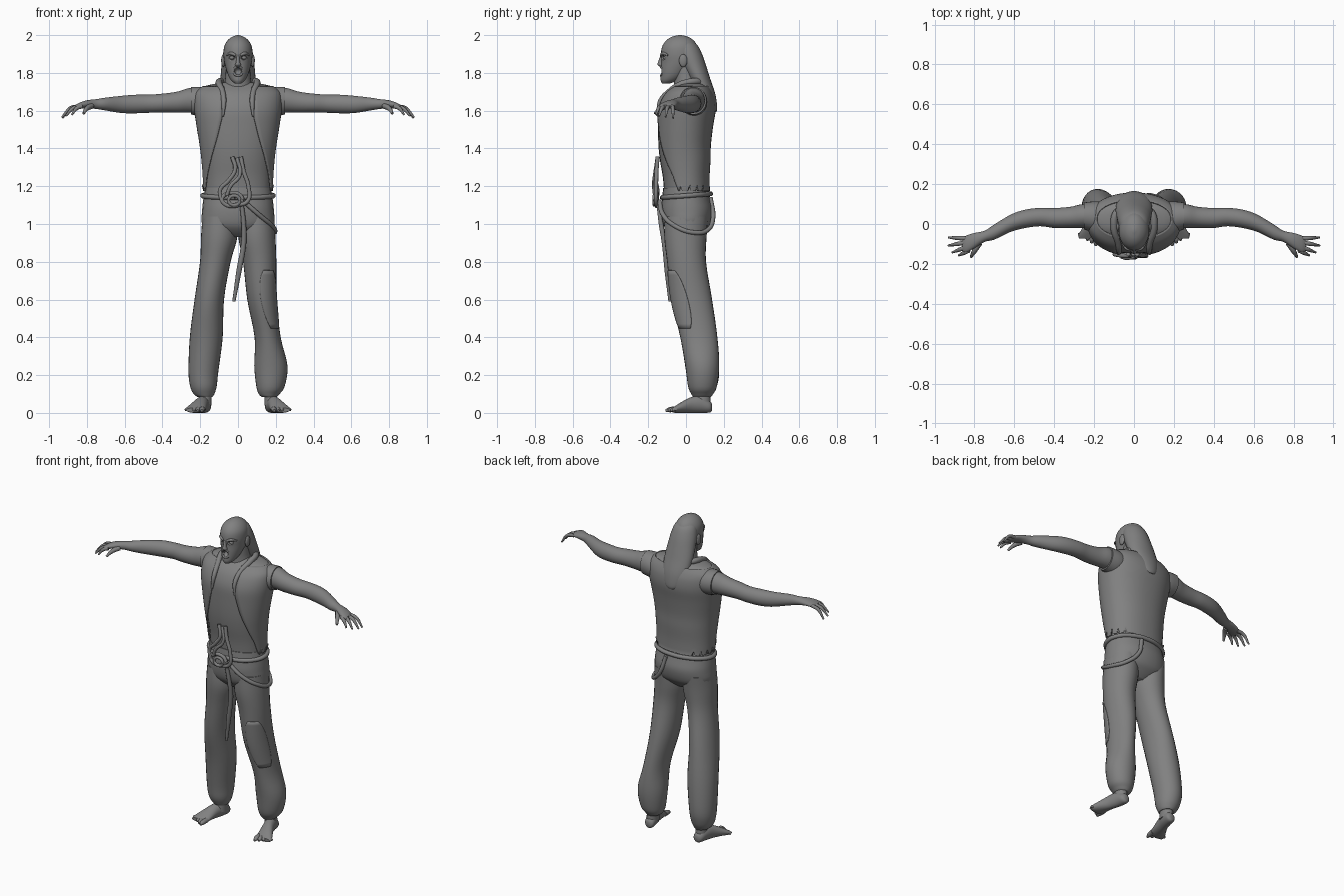
import bpy, bmesh, math
from mathutils import Vector

grey = bpy.data.materials.new("clay_grey")
grey.diffuse_color = (0.22, 0.22, 0.22, 1)


def finish(ob):
    ob.data.materials.append(grey)
    bpy.ops.object.select_all(action='DESELECT')
    ob.select_set(True)
    bpy.context.view_layer.objects.active = ob
    bpy.ops.object.shade_smooth_by_angle(angle=math.radians(50))
    return ob


def refine(rings, n=4):
    """Catmull-Rom interpolation of a list of tuples."""
    out = []
    for i in range(len(rings) - 1):
        p = [rings[max(0, min(len(rings) - 1, i + k))] for k in (-1, 0, 1, 2)]
        for j in range(n):
            t = j / n
            out.append(tuple(
                0.5 * (2 * b + (c - a) * t + (2 * a - 5 * b + 4 * c - d) * t * t
                       + (3 * b - a - 3 * c + d) * t ** 3) for a, b, c, d in zip(*p)))
    return out + [rings[-1]]


def section(axis, ring, ang, power, s=1, grow=0.0):
    t, u, v, ru, rv = ring
    c, sn = math.cos(ang), math.sin(ang)
    a = u + (max(ru, .002) + grow) * math.copysign(abs(c) ** (2 / power), c)
    b = v + (max(rv, .002) + grow) * math.copysign(abs(sn) ** (2 / power), sn)
    p = {'Z': (a, b, t), 'X': (t, a, b), 'Y': (a, t, b)}[axis]
    return Vector((p[0] * s, p[1], p[2]))


def grid_mesh(name, rows, closed):
    bm = bmesh.new()
    vs = [[bm.verts.new(p) for p in row] for row in rows]
    n = len(rows[0])
    for lo, hi in zip(vs, vs[1:]):
        for i in range(n if closed else n - 1):
            k = (i + 1) % n
            bm.faces.new((lo[i], lo[k], hi[k], hi[i]))
    if closed:
        bm.faces.new(vs[0])
        bm.faces.new(vs[-1])
    bmesh.ops.recalc_face_normals(bm, faces=bm.faces)
    me = bpy.data.meshes.new(name)
    bm.to_mesh(me)
    bm.free()
    ob = bpy.data.objects.new(name, me)
    bpy.context.collection.objects.link(ob)
    return finish(ob)


def loft(name, axis, rings, s=1, power=2.0, sides=28):
    return grid_mesh(name, [[section(axis, r, 2 * math.pi * i / sides, power, s)
                             for i in range(sides)] for r in refine(rings)], True)


def tube(name, pts, depth, radii=None):
    cu = bpy.data.curves.new(name, 'CURVE')
    cu.dimensions = '3D'
    cu.bevel_depth, cu.bevel_resolution, cu.resolution_u = depth, 3, 6
    cu.use_fill_caps = True
    sp = cu.splines.new('BEZIER')
    sp.bezier_points.add(len(pts) - 1)
    for i, p in enumerate(pts):
        b = sp.bezier_points[i]
        b.co = p
        b.handle_left_type = b.handle_right_type = 'AUTO'
        b.radius = radii[i] if radii else 1
    cu.materials.append(grey)
    ob = bpy.data.objects.new(name, cu)
    bpy.context.collection.objects.link(ob)
    return ob


def ball(name, loc, scale):
    bpy.ops.mesh.primitive_uv_sphere_add(segments=20, ring_count=12, location=loc)
    ob = bpy.context.object
    ob.name, ob.scale = name, scale
    return finish(ob)


# Torso
torso = [(1.16, 0, 0, .172, .115), (1.25, 0, -.005, .175, .118), (1.34, 0, -.01, .182, .128),
         (1.42, 0, -.013, .192, .133), (1.52, 0, -.008, .208, .14), (1.60, 0, 0, .22, .145),
         (1.66, 0, .008, .222, .133), (1.70, 0, .015, .212, .112), (1.73, 0, .025, .175, .085),
         (1.75, 0, .025, .08, .06)]
loft("torso", 'Z', torso, power=2.2)

# Open vest with a ragged hem
opening = [(1.16, .178), (1.26, .165), (1.36, .14), (1.46, .11), (1.56, .085), (1.74, .072)]


def gap(z):
    for (z0, w0), (z1, w1) in zip(opening, opening[1:]):
        if z <= z1:
            return w0 + (w1 - w0) * (z - z0) / (z1 - z0)
    return .07


rows = []
for k, r in enumerate(refine(torso[:-1])):
    half = math.acos(min(.97, (gap(r[0]) / (r[3] + .01)) ** 1.1))
    start = -half
    row = []
    for i in range(49):
        p = section('Z', r, start + (math.pi + 2 * half) * i / 48, 2.2, 1, .012)
        if k < 2:
            p.z += .03 * (i % 4 == 1) * (i < 16 or i > 32) + .015 * (1 - k)
        row.append(p)
    rows.append(row)
vest = grid_mesh("vest", rows, False)
vest.modifiers.new("cloth", 'SOLIDIFY').thickness = .008

# Trousers
loft("trouser_seat", 'Z', [(.93, 0, 0, .07, .06), (.96, 0, .0, .14, .095), (1.0, 0, .003, .19, .125),
     (1.07, 0, .005, .19, .138), (1.13, 0, .002, .184, .129), (1.19, 0, -.003, .175, .118)], power=2.2)
right_leg = [(.085, -.175, .085, .04, .048), (.1, -.18, .086, .055, .058), (.14, -.183, .087, .07, .076),
             (.22, -.183, .088, .079, .088), (.4, -.168, .068, .087, .098), (.6, -.152, .03, .078, .108),
             (.8, -.12, .003, .081, .103), (.93, -.1, -.003, .096, .112), (1.04, -.1, .003, .088, .115)]
left_leg = [(.085, .165, .085, .04, .048), (.1, .165, .086, .055, .058), (.14, .172, .087, .075, .076),
            (.25, .174, .086, .088, .09), (.4, .157, .068, .069, .098), (.6, .127, .03, .078, .108),
            (.8, .115, .003, .088, .103), (.93, .1, -.003, .098, .112), (1.04, .1, .003, .092, .115)]
loft("right_trouser_leg", 'Z', right_leg)
loft("left_trouser_leg", 'Z', left_leg)

# Knee patch following the left leg surface
rows = []
for r in refine(left_leg, 8):
    if .43 <= r[0] <= .76:
        t = (r[0] - .595) / .17
        half = math.radians(8 + 34 * math.sqrt(max(0, 1 - t * t)))
        mid = math.radians(-52 - 8 * t)
        rows.append([section('Z', r, mid + half * (i / 6 - 1), 2, 1, .004) for i in range(13)])
grid_mesh("knee_patch", rows, False).modifiers.new("cloth", 'SOLIDIFY').thickness = .006

# Paired limbs
for s, side in ((1, "left"), (-1, "right")):
    loft(side + "_arm", 'X', [
        (.14, .035, 1.65, .06, .07), (.25, .04, 1.655, .06, .066), (.32, .033, 1.645, .053, .056),
        (.4, .03, 1.64, .05, .05), (.47, .035, 1.637, .046, .048), (.55, .025, 1.635, .046, .049),
        (.62, .003, 1.633, .043, .045), (.7, -.04, 1.635, .038, .034), (.75, -.062, 1.635, .028, .026),
        (.8, -.083, 1.634, .038, .021), (.84, -.1, 1.626, .042, .016), (.86, -.107, 1.62, .03, .01)], s)
    loft(side + "_armhole", 'X', [(.15, .03, 1.645, .08, .075), (.2, .036, 1.648, .077, .077),
                                  (.25, .04, 1.653, .068, .073)], s)
    # Spread, curled fingers and thumb
    for i, (tx, ty) in enumerate(((.93, -.068), (.932, -.108), (.912, -.143), (.88, -.158))):
        y0 = -.072 - .02 * i
        x0 = .845 - .006 * i
        tube(f"{side}_finger_{i + 1}", [(s * x0, y0, 1.623), (s * (x0 + (tx - x0) * .5), (y0 + ty) / 2, 1.613),
             (s * tx, ty, 1.56 + .006 * i)], .0105, [1.1, 1, .45])
    tube(side + "_thumb", [(s * .775, -.095, 1.625), (s * .80, -.135, 1.612), (s * .818, -.166, 1.585)],
         .013, [1.2, 1, .5])
    # Foot, ankle and toes
    loft(side + "_foot", 'Y', [(.138, .172, .03, .014, .018), (.125, .173, .033, .03, .031),
         (.08, .18, .045, .036, .045), (.03, .195, .042, .037, .042), (-.02, .213, .03, .046, .03),
         (-.055, .226, .019, .052, .019), (-.072, .23, .015, .046, .012)], s)
    loft(side + "_ankle", 'Z', [(.04, .174, .085, .034, .045), (.13, .172, .085, .034, .042)], s)
    for i in range(5):
        x = .186 + .021 * i
        tube(f"{side}_toe_{i + 1}", [(s * x, -.05, .02), (s * (x + .004), -.085 + .008 * i, .017),
             (s * (x + .006), -.108 + .013 * i, .011)], .015 - .0015 * i, [1, 1, .5])
    # Lapel and collar strip
    tube(side + "_lapel", [(0, .1, 1.735), (s * .085, .06, 1.755), (s * .1, -.02, 1.742),
         (s * .082, -.09, 1.70), (s * .075, -.135, 1.65), (s * .08, -.15, 1.57)], .015, [1, 1.2, 1.2, 1, .9, .4])
    # Ears, brows and eyes
    ball(side + "_ear", (s * .078, -.015, 1.865), (.011, .022, .034))
    tube(side + "_brow", [(s * .012, -.131, 1.893), (s * .036, -.123, 1.903), (s * .06, -.095, 1.894)],
         .009, [.8, 1, .5])
    ball(side + "_eye", (s * .032, -.109, 1.88), (.013, .013, .01))

# Head, with eye sockets and an open mouth cut in
head = loft("head", 'Z', [(1.745, 0, -.105, .018, .022), (1.76, 0, -.088, .036, .046),
            (1.785, 0, -.07, .051, .064), (1.82, 0, -.053, .063, .08), (1.86, 0, -.035, .073, .096),
            (1.9, 0, -.033, .077, .1), (1.94, 0, -.033, .073, .093), (1.97, 0, -.032, .057, .074),
            (1.99, 0, -.032, .033, .045), (2.0, 0, -.032, .006, .008)])
cuts = [ball("mouth_cutter", (0, -.135, 1.808), (.021, .03, .02))]
cuts += [ball("socket_cutter", (s * .034, -.125, 1.88), (.019, .02, .012)) for s in (1, -1)]
for c in cuts:
    m = head.modifiers.new("cut", 'BOOLEAN')
    m.operation, m.object = 'DIFFERENCE', c
    c.hide_render = True
    c.hide_set(True)
loft("nose", 'Z', [(1.832, 0, -.128, .011, .008), (1.843, 0, -.134, .016, .016),
                   (1.86, 0, -.133, .010, .014), (1.895, 0, -.126, .007, .008)], sides=12)
tube("lower_lip", [(-.022, -.117, 1.81), (-.015, -.129, 1.79), (.015, -.129, 1.79), (.022, -.117, 1.81)], .006)
tube("upper_lip", [(-.024, -.115, 1.81), (-.012, -.131, 1.83), (.012, -.131, 1.83), (.024, -.115, 1.81)], .006)
loft("neck", 'Z', [(1.70, 0, .015, .09, .08), (1.75, 0, .005, .07, .068), (1.85, 0, -.005, .062, .06)])

# Long swept-back hair
loft("hair", 'Z', [(1.593, 0, .148, .02, .012), (1.61, 0, .137, .05, .028), (1.65, 0, .12, .073, .042),
     (1.7, 0, .1, .087, .052), (1.77, 0, .07, .092, .058), (1.84, 0, .04, .087, .066),
     (1.9, 0, .015, .08, .07), (1.95, 0, -.002, .064, .06), (1.985, 0, -.018, .03, .03)])

# Waist belt
tube("waist_belt", [(.187 * math.cos(a), .002 + .128 * math.sin(a), 1.15 + .01 * math.sin(a))
     for a in [math.radians(-95 + 30 * i) for i in range(13)]], .013)
# Hip sash and hanging end
tube("hip_sash", [(.03, -.14, 1.12), (.11, -.122, 1.05), (.185, -.05, .985), (.192, .04, .955),
     (.15, .11, .965), (.085, .143, 1.03), (.05, .13, 1.14)], .012)
tube("hanging_sash", [(.02, -.145, 1.1), (.03, -.132, 1.0), (.03, -.115, .9), (.005, -.1, .75),
     (-.022, -.085, .59)], .014, [.8, .9, 1, 1, .6])
# Knot loops
tube("knot_coil", [(-.03 + .055 * math.cos(a), -.155, 1.13 + .035 * math.sin(a))
     for a in [math.pi * i / 4 for i in range(9)]], .011)
tube("knot_inner_loop", [(-.02 + .03 * math.cos(a), -.168, 1.125 + .025 * math.sin(a))
     for a in [math.pi * i / 4 for i in range(9)]], .009)
tube("cord_left", [(.015, -.15, 1.355), (.03, -.156, 1.28), (.055, -.158, 1.2), (.05, -.16, 1.12),
     (-.02, -.158, 1.1)], .011)
tube("cord_right", [(-.03, -.15, 1.355), (-.015, -.158, 1.29), (-.05, -.16, 1.23), (-.095, -.152, 1.18),
     (-.085, -.155, 1.12)], .011)
tube("cord_middle", [(-.005, -.15, 1.35), (.01, -.165, 1.26), (-.04, -.17, 1.2), (-.06, -.165, 1.15)], .01)
